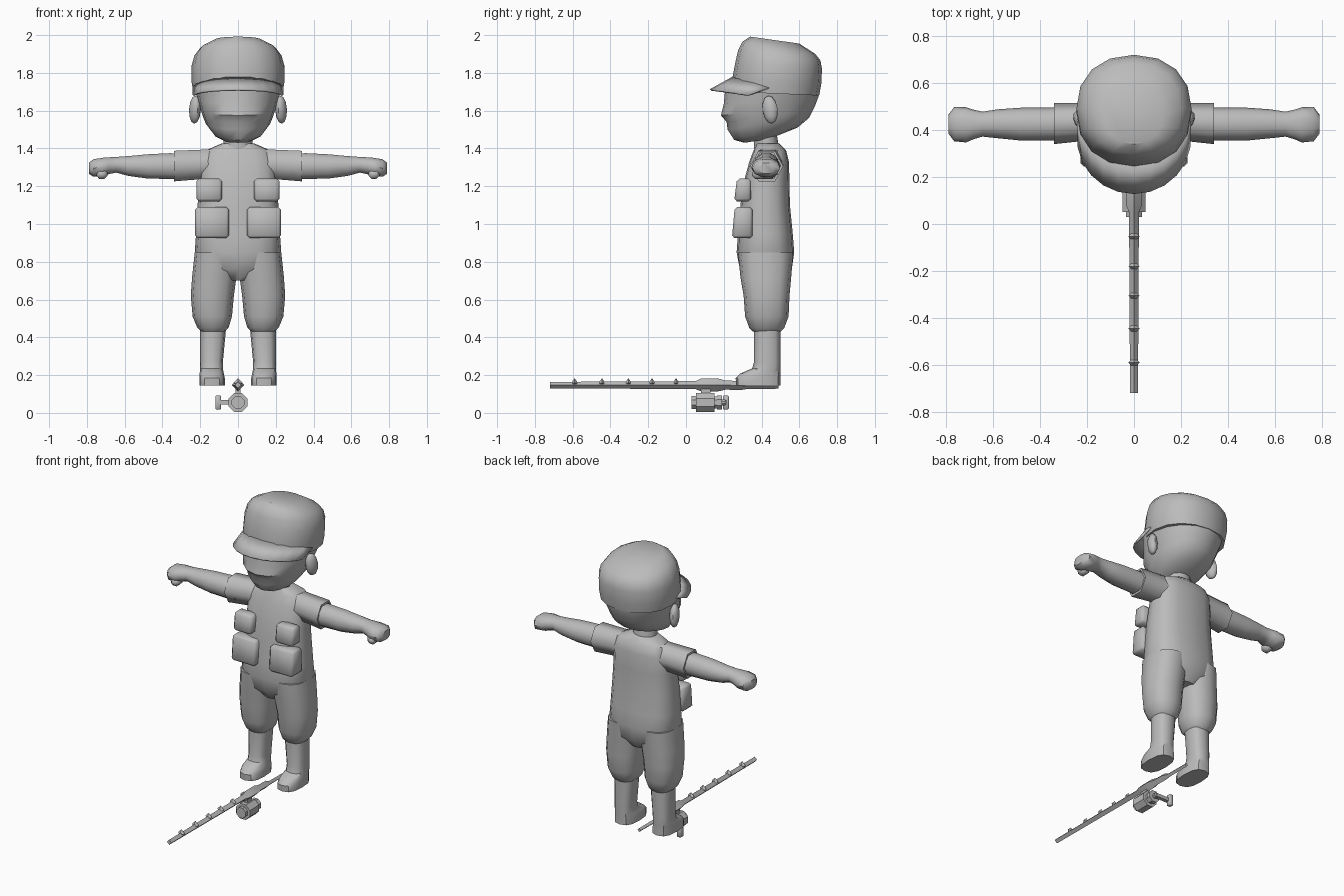
import bpy, bmesh, math
from mathutils import Vector, Matrix

if "Cube" in bpy.data.objects:
    bpy.data.objects.remove(bpy.data.objects["Cube"])

grey = bpy.data.materials.new("plain_grey")
grey.diffuse_color = (0.5, 0.5, 0.5, 1)
grey.use_nodes = True
grey.node_tree.nodes["Principled BSDF"].inputs["Base Color"].default_value = grey.diffuse_color


def finish(name, bm, angle=40, mirror=False):
    bmesh.ops.recalc_face_normals(bm, faces=bm.faces)
    me = bpy.data.meshes.new(name)
    bm.to_mesh(me)
    bm.free()
    me.materials.append(grey)
    ob = bpy.data.objects.new(name, me)
    bpy.context.collection.objects.link(ob)
    bpy.ops.object.select_all(action='DESELECT')
    ob.select_set(True)
    bpy.context.view_layer.objects.active = ob
    bpy.ops.object.shade_smooth_by_angle(angle=math.radians(angle))
    if mirror:
        ob.modifiers.new("mirror", 'MIRROR')
    return ob


def ring(u0, u1, v0, v1, n, power=2.0, turn=0.0):
    """Rounded outline filling the box u0..u1, v0..v1."""
    pts = []
    for i in range(n):
        a = 2 * math.pi * i / n + turn
        c, s = math.cos(a), math.sin(a)
        cu = math.copysign(abs(c) ** (2 / power), c)
        sv = math.copysign(abs(s) ** (2 / power), s)
        pts.append(((u0 + u1) / 2 + cu * (u1 - u0) / 2,
                    (v0 + v1) / 2 + sv * (v1 - v0) / 2))
    return pts


def loft(name, loops, angle=40, mirror=False):
    bm = bmesh.new()
    vs = [[bm.verts.new(p) for p in l] for l in loops]
    n = len(vs[0])
    for a, b in zip(vs, vs[1:]):
        for i in range(n):
            bm.faces.new((a[i], a[(i + 1) % n], b[(i + 1) % n], b[i]))
    bm.faces.new(vs[0])
    bm.faces.new(vs[-1])
    return finish(name, bm, angle, mirror)


def up(z, x0, x1, y0, y1, n=16, p=2.0, zb=None):
    """Level ring; zb gives the height at the back when it is tilted."""
    zb = z if zb is None else zb
    return [(x, y, z + (zb - z) * (y - y0) / (y1 - y0)) for x, y in ring(x0, x1, y0, y1, n, p)]


def side(x, y0, y1, z0, z1, n=10, p=2.2):
    return [(x, y, z) for y, z in ring(y0, y1, z0, z1, n, p)]


def along(y, r, cz, n=8, cx=0.0, turn=0.0):
    return [(x, y, z) for x, z in ring(cx - r, cx + r, cz - r, cz + r, n, 2, turn)]


def box(name, x0, x1, y0, y1, z0, z1, bevel=0.0, mirror=False, bulge=0.0):
    bm = bmesh.new()
    bmesh.ops.create_cube(bm, size=1)
    for v in bm.verts:
        v.co = Vector(((x0 + x1) / 2 + v.co.x * (x1 - x0),
                       (y0 + y1) / 2 + v.co.y * (y1 - y0),
                       (z0 + z1) / 2 + v.co.z * (z1 - z0)))
        if v.co.y < (y0 + y1) / 2 and v.co.z > (z0 + z1) / 2:
            v.co.y += bulge
    if bevel:
        bmesh.ops.bevel(bm, geom=bm.edges[:], offset=bevel, segments=1, affect='EDGES')
    return finish(name, bm, 50, mirror)


# Head with pointed nose area and chin: front z, back z, front y, back y, half width
head = [(1.43, 1.45, .31, .44, .07), (1.445, 1.51, .255, .59, .13),
        (1.50, 1.56, .22, .65, .17), (1.54, 1.60, .215, .67, .186),
        (1.575, 1.63, .185, .685, .197), (1.635, 1.67, .20, .70, .213),
        (1.74, 1.74, .21, .712, .232)]
loft("head", [up(a, -w, w, c, d, 16, 2.1, b) for a, b, c, d, w in head])

# Cap crown, leaning backwards
cap = [(1.70, 1.68, .25, .705, .236), (1.77, 1.74, .245, .716, .246),
       (1.86, 1.82, .262, .72, .245), (1.92, 1.865, .276, .712, .23),
       (1.965, 1.90, .298, .685, .20), (1.992, 1.955, .34, .60, .125)]
loft("cap_crown", [up(a, -w, w, c, d, 16, 2.2, b) for a, b, c, d, w in cap])

# Cap brim: curved sheet with thickness
bm = bmesh.new()
rows = []
for i in range(11):
    t = i / 5 - 1
    a = math.radians(82) * t
    s, c = math.sin(a), math.cos(a)
    rows.append((bm.verts.new((.24 * s, .47 - .222 * c, 1.775 - .055 * t * t)),
                 bm.verts.new((.238 * s, .36 - .23 * c, 1.71 - .03 * t * t))))
for p, q in zip(rows, rows[1:]):
    bm.faces.new((p[0], q[0], q[1], p[1]))
brim = finish("cap_brim", bm)
sol = brim.modifiers.new("thickness", 'SOLIDIFY')
sol.thickness = 0.01
sol.offset = 0

# Ears
bm = bmesh.new()
bmesh.ops.create_uvsphere(bm, u_segments=10, v_segments=6, radius=1,
                          matrix=Matrix.Translation((.228, .445, 1.605))
                          @ Matrix.Rotation(-.35, 4, 'Z') @ Matrix.Rotation(.15, 4, 'X')
                          @ Matrix.Diagonal((.03, .043, .075, 1)))
finish("ear", bm, 45, True)

# Neck
loft("neck", [up(1.36, -.08, .08, .36, .5, 12), up(1.48, -.075, .075, .36, .48, 12)])

# Torso: height, front y, back y, half width
torso = [(.70, .33, .52, .06), (.76, .285, .56, .19), (.85, .268, .573, .229),
         (.95, .275, .565, .222), (1.10, .288, .55, .214), (1.22, .305, .548, .204),
         (1.33, .335, .545, .20), (1.39, .358, .53, .17), (1.425, .372, .495, .09)]
loft("torso", [up(z, -w, w, a, b, 16, 2.6) for z, a, b, w in torso])

# Trouser legs gathered under the knee: height, inner x, outer x, front y, back y
legs = [(.43, .07, .195, .355, .50), (.45, .05, .215, .335, .52), (.51, .032, .24, .313, .543),
        (.62, .022, .25, .305, .548), (.72, .008, .243, .288, .557), (.85, .0, .229, .275, .568)]
loft("trouser_leg", [up(z, a, b, c, d, 12, 2.5) for z, a, b, c, d in legs], 40, True)

# Boots with a rounded toe
boots = [(.145, .07, .205, .265, .50), (.185, .07, .205, .263, .50), (.21, .075, .203, .29, .50),
         (.235, .08, .20, .35, .50), (.27, .08, .20, .36, .50), (.46, .062, .20, .36, .50)]
loft("boot", [up(z, a, b, c, d, 12, 2.7) for z, a, b, c, d in boots], 40, True)

# Six-sided sleeves with a hollow cuff
sleeve = [(.12, .36, .52, 1.22, 1.41), (.20, .355, .515, 1.225, 1.405),
          (.34, .34, .515, 1.213, 1.40), (.34, .353, .502, 1.23, 1.385),
          (.31, .353, .502, 1.23, 1.385)]
loft("sleeve", [side(*s, 6, 2) for s in sleeve], 65, True)

# Arms ending in closed fists
arm = [(.28, .355, .50, 1.235, 1.375), (.36, .355, .495, 1.235, 1.378),
       (.48, .355, .495, 1.238, 1.372), (.58, .365, .488, 1.252, 1.362),
       (.645, .372, .478, 1.27, 1.357), (.685, .36, .487, 1.262, 1.355),
       (.715, .347, .497, 1.25, 1.353), (.765, .352, .498, 1.248, 1.345),
       (.79, .385, .465, 1.265, 1.325)]
loft("arm_and_fist", [side(*s) for s in arm], 45, True)
box("thumb", .69, .75, .35, .42, 1.237, 1.29, .018, True)

# Chest and waist pockets
box("chest_pocket", .085, .22, .255, .345, 1.12, 1.24, .014, True, .015)
box("waist_pocket", .048, .227, .243, .352, .925, 1.09, .014, True, .015)

# Tapered diamond-section rod with its grip: y, radius, centre height
rod = [(-.72, .017, .147), (.05, .021, .147), (.08, .034, .148), (.17, .034, .148),
       (.21, .024, .147), (.29, .024, .145), (.32, .014, .14), (.49, .012, .14)]
loft("rod", [along(y, r, z, 4) for y, r, z in rod], 30)

# Line guides along the rod
for y in (-.59, -.445, -.305, -.18, -.053):
    loft("line_guide", [along(y - .012, .012, .155, 4), along(y, .024, .16, 4),
                        along(y + .012, .012, .155, 4)], 30)

# Reel: drum, end caps and winding handle
turn = math.pi / 8
reel = [(.03, .036), (.052, .036), (.052, .054), (.15, .054), (.15, .034),
        (.165, .034), (.165, .04), (.19, .04), (.19, .016), (.21, .016)]
loft("reel", [along(y, r, .055, 8, 0, turn) for y, r in reel], 30)
box("reel_foot", -.012, .012, .08, .13, .09, .13)
box("handle_arm", -.10, .0, .19, .215, .045, .067)
box("handle_knob", -.12, -.09, .195, .227, .018, .092, .005)
